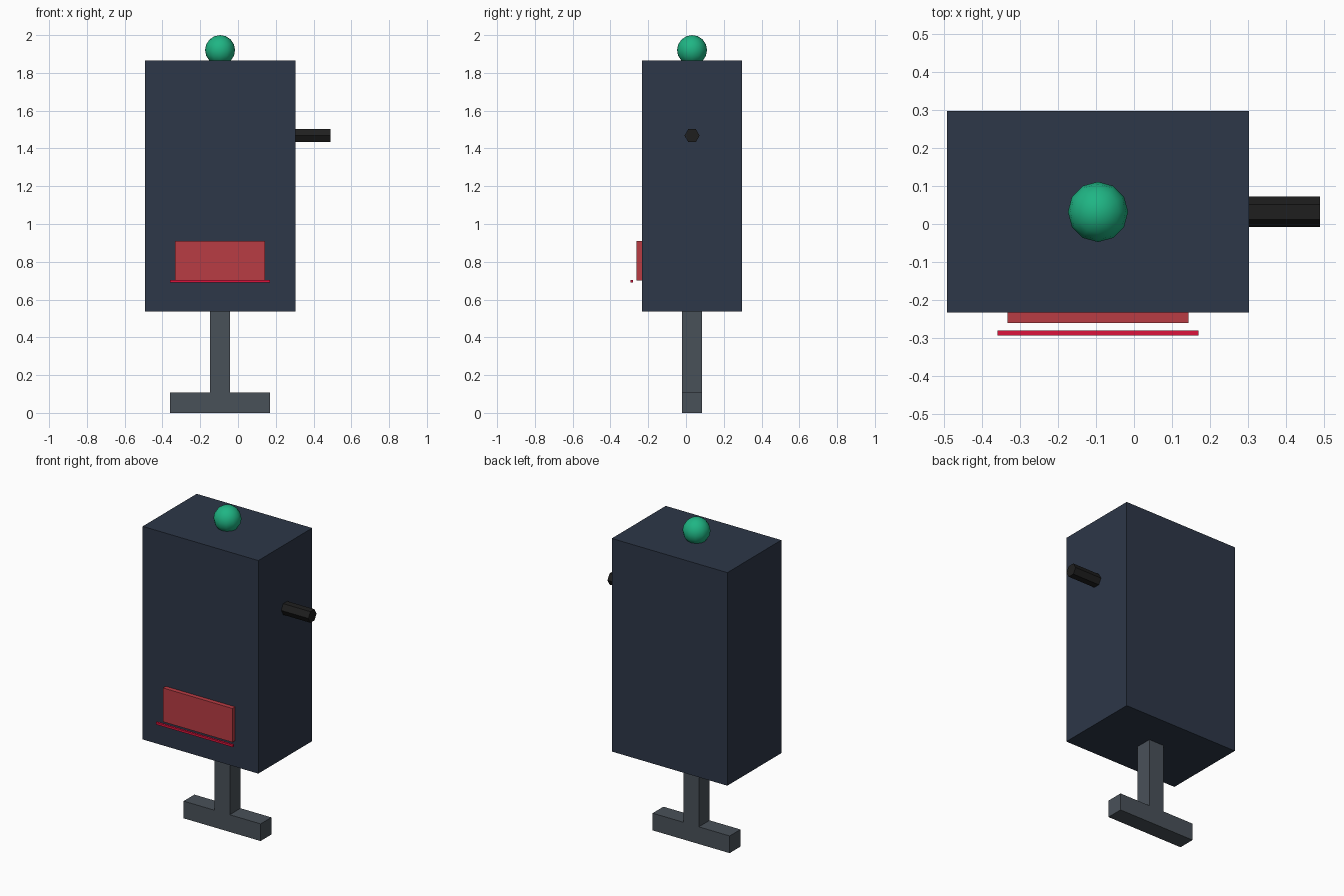
import bpy
from math import pi

if "Cube" in bpy.data.objects:
    bpy.data.objects.remove(bpy.data.objects["Cube"])

CX, CY = -0.095, 0.032  # shared axis of the body, stand and lamp


def paint(obj, hex_code):
    """Give obj a flat colour from an sRGB hex code."""
    rgb = [int(hex_code[i:i + 2], 16) / 255 for i in (0, 2, 4)]
    mat = bpy.data.materials.new(obj.name + "_colour")
    mat.diffuse_color = [((c + 0.055) / 1.055) ** 2.4 if c > 0.04 else c / 12.92
                         for c in rgb] + [1.0]
    mat.use_nodes = True
    mat.node_tree.nodes["Principled BSDF"].inputs["Base Color"].default_value = mat.diffuse_color
    obj.data.materials.append(mat)


def box(name, x, y, z, colour):
    """Box from (min, max) ranges on each axis."""
    spans = (x, y, z)
    bpy.ops.mesh.primitive_cube_add(size=1, location=[sum(s) / 2 for s in spans])
    obj = bpy.context.object
    obj.name = name
    obj.scale = [s[1] - s[0] for s in spans]
    bpy.ops.object.transform_apply(location=False, rotation=False, scale=True)
    paint(obj, colour)
    return obj


def around(centre, width):
    return (centre - width / 2, centre + width / 2)


# Cabinet
box("cabinet", around(CX, 0.797), around(CY, 0.531), (0.537, 1.865), "2d3748")

# T-shaped stand
box("stand_post", around(CX, 0.106), around(CY, 0.106), (0.107, 0.537), "495159")
box("stand_foot", around(CX, 0.531), around(CY, 0.106), (0.0, 0.107), "495159")

# Front panel, half sunk into the cabinet, and the thin bar in front of it
box("front_panel", around(CX, 0.478), (-0.261, -0.208), (0.70, 0.911), "b93c44")
box("front_bar", around(CX, 0.531), around(-0.288, 0.0133), around(0.696, 0.0133), "dc143c")

# Six-sided side handle, corners pointing along y
bpy.ops.mesh.primitive_cylinder_add(vertices=6, radius=0.04, depth=0.266,
                                    location=(0.491 - 0.133, CY, 1.468),
                                    rotation=(0, pi / 2, 0))
handle = bpy.context.object
handle.name = "side_handle"
paint(handle, "1f1f1f")

# Lamp on top
bpy.ops.mesh.primitive_uv_sphere_add(segments=12, ring_count=8, radius=0.0795,
                                     location=(CX, CY, 1.9205))
lamp = bpy.context.object
lamp.name = "top_lamp"
bpy.ops.object.shade_smooth()
paint(lamp, "1fb584")
